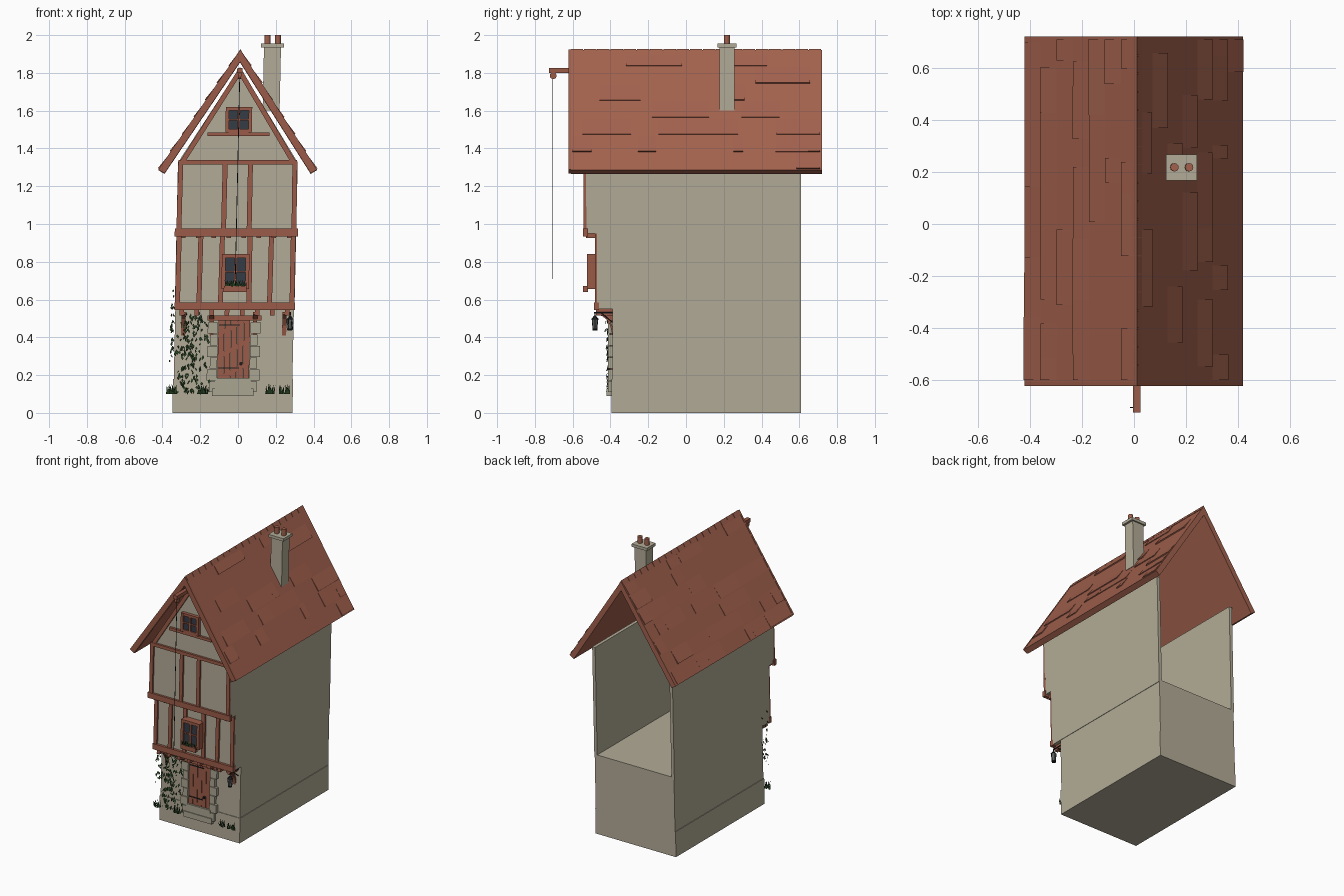
import bpy, bmesh, math, random
from mathutils import Vector

cube = bpy.data.objects.get("Cube")
if cube:
    bpy.data.objects.remove(cube, do_unlink=True)
random.seed(4)
rnd = random.uniform


def material(name, *rgb):
    mat = bpy.data.materials.new(name)
    mat.use_nodes = True
    mat.diffuse_color = (*rgb, 1)
    mat.node_tree.nodes["Principled BSDF"].inputs["Base Color"].default_value = (*rgb, 1)
    return mat


plaster = material("plaster", .45, .41, .31)
stone = material("stone", .41, .38, .29)
timber = material("timber", .33, .105, .065)
tile = material("roof_tile", .36, .12, .075)
iron = material("dark_iron", .012, .014, .016)
glass = material("window_glass", .035, .045, .06)
lamp_glass = material("lantern_glass", .4, .42, .4)
leaf_green = material("leaf_green", .02, .05, .015)


class Part:
    """Collects simple solids into one named object."""

    def __init__(self, name, mat):
        self.name, self.mat, self.bm = name, mat, bmesh.new()

    def prism(self, points, axis, a, b):
        place = {"x": lambda u, v, w: (w, u, v),
                 "y": lambda u, v, w: (u, w, v),
                 "z": lambda u, v, w: (u, v, w)}[axis]
        ends = [[self.bm.verts.new(place(u, v, w)) for u, v in points] for w in (a, b)]
        for loop in ends:
            self.bm.faces.new(loop)
        for i in range(len(points)):
            j = i - 1
            self.bm.faces.new((ends[0][i], ends[0][j], ends[1][j], ends[1][i]))
        return self

    def box(self, x, y, z):
        corners = [(x[0], y[0]), (x[1], y[0]), (x[1], y[1]), (x[0], y[1])]
        return self.prism(corners, "z", *z)

    def beam(self, p, q, width, y):
        """Board in the front plane running from p to q (x, z)."""
        p, q = Vector(p), Vector(q)
        d = (q - p).normalized() * width / 2
        n = Vector((-d.y, d.x))
        return self.prism([p + n, q + n, q - n, p - n], "y", *y)

    def rod(self, p, q, r, sides=8, tip=None):
        p, q = Vector(p), Vector(q)
        turn = (q - p).to_track_quat("Z", "Y").to_matrix().to_4x4()
        turn.translation = (p + q) / 2
        bmesh.ops.create_cone(self.bm, cap_ends=True, segments=sides, radius1=r,
                              radius2=r if tip is None else tip,
                              depth=(q - p).length, matrix=turn)
        return self

    def blade(self, *points):
        self.bm.faces.new([self.bm.verts.new(p) for p in points])

    def done(self):
        bmesh.ops.recalc_face_normals(self.bm, faces=self.bm.faces[:])
        for v in self.bm.verts:            # the whole house leans a little
            v.co.x += .022 * v.co.z - .03
        mesh = bpy.data.meshes.new(self.name)
        self.bm.to_mesh(mesh)
        self.bm.free()
        mesh.materials.append(self.mat)
        bpy.context.collection.objects.link(bpy.data.objects.new(self.name, mesh))


# Main levels and planes
HALF, BACK = .314, .61
GROUND, FIRST, SECOND = -.39, -.47, -.53
Z1, Z2, Z3, PEAK = .55, .95, 1.33, 1.92

# Walls: solid ground floor, hollow upper floors open at the back
Part("plinth", plaster).box((-HALF - .004, HALF + .004), (GROUND - .004, BACK), (0, .18)).done()
Part("ground_floor", plaster).box((-HALF, HALF), (GROUND, BACK), (.18, Z1)).done()
walls = Part("upper_walls", plaster)
outline = [(BACK, Z1), (FIRST, Z1), (FIRST, Z2), (SECOND, Z2), (SECOND, Z3), (BACK, Z3)]
for s in (-1, 1):
    walls.prism(outline, "x", s * (HALF - .02), s * (HALF + .003))
walls.box((-HALF, HALF), (FIRST, FIRST + .02), (Z1, Z2))
walls.box((-HALF, HALF), (SECOND, SECOND + .02), (Z2, Z3))
walls.box((-HALF, HALF), (SECOND, FIRST + .02), (Z2, Z2 + .02))
walls.box((-HALF, HALF), (FIRST, BACK), (Z1, Z1 + .015))
walls.prism([(-HALF, Z3), (HALF, Z3), (0, PEAK - .09)], "y", SECOND, SECOND + .02)
walls.done()

# Roof: two slopes, loose tile courses, verge boards and ridge caps
EAVE, EAVE_Z, THICK = .42, 1.285, .065
roof, verge = Part("roof_slopes", tile), Part("verge_boards", timber)
courses, caps = Part("tile_courses", tile), Part("ridge_caps", tile)
for s in (-1, 1):
    slope = [(0, PEAK), (s * EAVE, EAVE_Z), (s * (EAVE - .033), EAVE_Z - .02), (0, PEAK - THICK)]
    roof.prism(slope, "y", -.61, .72)
    verge.prism([(x, z + .003) for x, z in slope], "y", -.622, -.608)
    top, low = Vector((0, PEAK)), Vector((s * EAVE, EAVE_Z))
    normal = Vector((s * (PEAK - EAVE_Z), EAVE)).normalized()
    for row in range(7):
        a, b = top.lerp(low, row / 7), top.lerp(low, (row + .93) / 7)
        y = -.6
        while y < .68:
            length = min(rnd(.05, .3), .71 - y)
            if random.random() < .5:
                courses.prism([a, b + normal * rnd(.004, .008), b], "y", y, y + length)
            y += length
for i in range(19):
    y = -.61 + i * .07
    caps.prism([(-.02, PEAK - .026), (0, PEAK + .006), (.02, PEAK - .026)], "y", y, y + .066)
for part in (roof, verge, courses, caps):
    part.done()

# Chimney with two pots
cx, cy = .17, .218
Part("chimney_stack", plaster).box((cx - .045, cx + .045), (cy - .04, cy + .04), (1.6, 1.94)).done()
Part("chimney_cap", plaster).box((cx - .06, cx + .06), (cy - .05, cy + .05), (1.935, 1.955)).done()
pots = Part("chimney_pots", tile)
for s in (-1, 1):
    pots.rod((cx + s * .028, cy, 1.95), (cx + s * .028, cy, 2), .016, 12)
pots.done()


# Timber framing of the jettied floors
def frame(name, y, z0, z1, posts):
    part = Part(name, timber)
    for x in posts:
        for s in (-1, 1):
            part.beam((s * x + rnd(-.004, .004), z0), (s * x, z1), .026, (y - .012, y + .004))
    return part


first = frame("first_floor_timbers", FIRST, Z1, Z2, (.302, .187, .073))
first.box((-HALF - .005, HALF + .005), (FIRST - .018, FIRST + .01), (.545, .585))
first.done()
second = frame("second_floor_timbers", SECOND, Z2, Z3, (.302, .067))
second.box((-HALF - .012, HALF + .012), (SECOND - .015, SECOND + .01), (.935, .975))
second.box((-HALF, HALF), (SECOND - .015, SECOND + .005), (1.315, 1.338))
second.done()
gable = Part("gable_timbers", timber)
for s in (-1, 1):
    gable.beam((s * .293, Z3), (s * .005, 1.8), .026, (SECOND - .012, SECOND))
gable.beam((-.165, 1.475), (.165, 1.475), .02, (SECOND - .016, SECOND))
gable.done()

# Joist ends and curved brackets under the jetties
joists, brackets = Part("joist_ends", timber), Part("jetty_brackets", timber)
for i in range(8):
    x = -.28 + i * .08
    joists.box((x - .012, x + .012), (FIRST - .006, GROUND), (.515, Z1))
    joists.box((x - .012, x + .012), (SECOND, FIRST), (.925, Z2))
arc = [(GROUND - .08 + .08 * math.sin(t), .53 - .11 * math.cos(t) + .0)
       for t in (math.pi / 2 * k / 5 for k in range(6))]
curve = [(GROUND, .41)] + [(GROUND - .085 * (1 - math.cos(t)), .41 + .11 * math.sin(t))
                           for t in (.5, .9, 1.2, 1.5)]
curve += [(GROUND - .08, .535), (GROUND - .05, .535), (GROUND - .012, .49), (GROUND, .46)]
for x in (-.27, -.12, .11, .265):
    brackets.prism(curve, "x", x - .011, x + .011)
joists.done()
brackets.done()

# Door with planks, stone surround and step
door = Part("door", timber)
for i in range(5):
    x = -.085 + i * .034
    door.box((x + .001, x + .033), (GROUND - .012, GROUND), (.185, .49))
door.box((-.143, .143), (GROUND - .03, GROUND), (.488, .515))
door.done()
knob = Part("door_ironwork", iron)
knob.rod((.04, GROUND - .012, .26), (.04, GROUND - .024, .26), .009)
for z in (.235, .462):
    knob.box((-.08, .03), (GROUND - .016, GROUND - .01), (z, z + .006))
knob.done()
quoins = Part("door_surround", stone)
for i in range(6):
    z, wide = .11 + i * .062, .14 if i % 2 else .125
    for s in (-1, 1):
        quoins.box(sorted((s * .086, s * wide)), (GROUND - .022, GROUND), (z, z + .058))
quoins.box((-.095, .095), (GROUND - .025, GROUND), (.13, .185))
quoins.box((-.11, .11), (GROUND - .03, GROUND), (.09, .13))
quoins.done()


# Windows: dark panes inside a timber frame with glazing bars
def window(name, y, depth, half, z0, z1, rim):
    front, mid = y - depth, (z0 + z1) / 2
    Part(name + "_glass", glass).box((-half + .005, half - .005), (front + .01, y), (z0 + .005, z1 - .005)).done()
    part = Part(name + "_frame", timber)
    for s in (-1, 1):
        part.box(sorted((s * half, s * (half - rim))), (front, y), (z0, z1))
    for low, high in ((z0, z0 + rim), (z1 - rim, z1), (mid - .004, mid + .004)):
        part.box((-half, half), (front + .002, y), (low, high))
    part.box((-.007, .007), (front + .002, y), (z0, z1))
    part.done()


window("gable_window", SECOND, .025, .07, 1.485, 1.62, .018)
window("bay_window", FIRST, .055, .073, .655, .84, .02)
Part("flower_box", timber).box((-.06, .06), (FIRST - .075, FIRST - .05), (.64, .672)).done()

# Hoist beam, pulley and rope
Part("hoist_beam", timber).box((-.014, .014), (-.725, -.5), (1.8, 1.826)).done()
Part("hoist_pulley", timber).rod((-.008, -.703, 1.785), (.008, -.703, 1.785), .018, 12).done()
Part("hoist_rope", iron).rod((0, -.705, .71), (0, -.705, 1.785), .002, 5).done()

# Hanging lantern
lx, ly = .295, -.482
Part("lantern_glass_body", lamp_glass).rod((lx, ly, .445), (lx, ly, .495), .012, 6, .016).done()
lantern = Part("lantern_iron", iron)
lantern.rod((lx, ly, .435), (lx, ly, .446), .014, 6)
lantern.rod((lx, ly, .495), (lx, ly, .515), .021, 6, .004)
lantern.rod((lx, ly, .51), (lx, ly, .535), .003, 5)
lantern.rod((lx, GROUND, .53), (lx, ly - .005, .53), .004, 5)
lantern.rod((lx, GROUND, .48), (lx, ly + .03, .53), .003, 5)
for i in range(6):
    turn = Vector((math.cos(i * math.pi / 3), math.sin(i * math.pi / 3), 0))
    base = Vector((lx, ly, .44))
    lantern.rod(base + turn * .013, base + turn * .017 + Vector((0, 0, .056)), .002, 4)
lantern.done()

# Ivy climbing the corner
ivy = Part("ivy", leaf_green)


def leaf(x, y, z, size):
    side = Vector((rnd(.4, 1), rnd(-.6, .6), rnd(-.5, .5))).normalized() * size * .6
    drop = Vector((rnd(-.4, .4), rnd(-.5, 0), -1)).normalized() * size
    c = Vector((x, y, z))
    ivy.blade(c - drop, c + side, c + drop, c - side)


for i in range(190):
    z = rnd(.1, .53)
    leaf(random.gauss(-.225, .04), GROUND - rnd(.008, .03), z, rnd(.008, .014))
for i in range(26):
    leaf(-HALF - rnd(.006, .02), GROUND + rnd(-.04, .02), rnd(.3, .65), rnd(.008, .013))
ivy.done()


# Grass tufts and window flowers
def tuft(part, x, y, z, height, spread, count):
    for i in range(count):
        foot = Vector((x + rnd(-spread, spread), y + rnd(-.012, .012), z))
        tip = foot + Vector((rnd(-.015, .015), rnd(-.02, .01), height * rnd(.6, 1)))
        part.blade(foot - Vector((.006, 0, 0)), foot + Vector((.006, 0, 0)), tip)


grass, flowers = Part("grass_tufts", leaf_green), Part("window_plants", leaf_green)
for x in (-.325, -.16, .195, .275):
    tuft(grass, x, GROUND - .03, .1, .055, .025, 16)
tuft(flowers, 0, FIRST - .063, .66, .05, .06, 40)
grass.done()
flowers.done()
